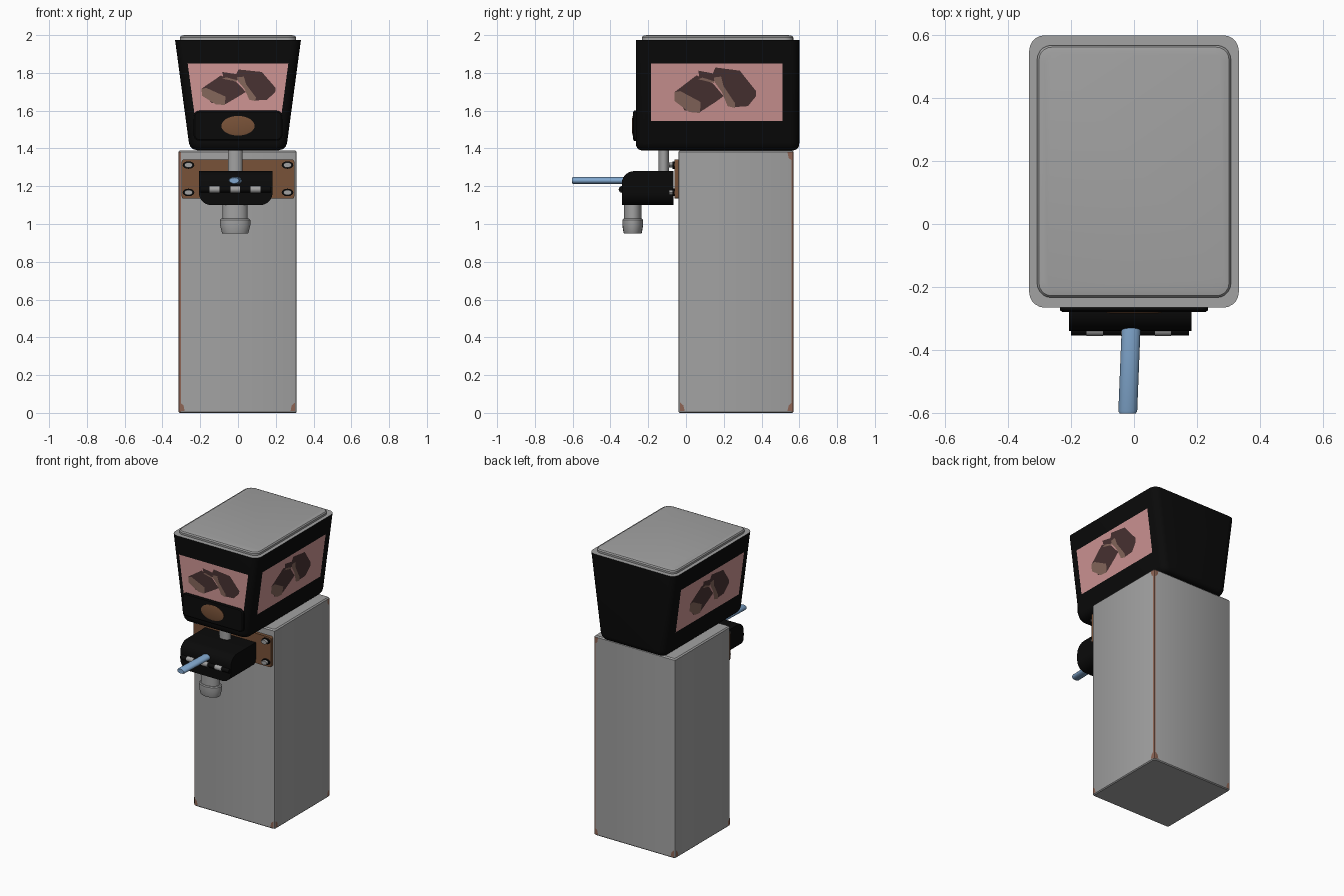
import bpy, bmesh, math
from mathutils import Vector

if "Cube" in bpy.data.objects:
    bpy.data.objects.remove(bpy.data.objects["Cube"])


def mat(name, r, g, b):
    m = bpy.data.materials.new(name)
    m.diffuse_color = (r, g, b, 1)
    m.use_nodes = True
    m.node_tree.nodes["Principled BSDF"].inputs["Base Color"].default_value = m.diffuse_color
    return m


GREY = mat("steel_grey", 0.36, 0.36, 0.36)
BLACK = mat("black_plastic", 0.003, 0.003, 0.003)
COPPER = mat("copper", 0.19, 0.085, 0.04)
RUST = mat("worn_edge", 0.27, 0.13, 0.09)
PINK = mat("pink_panel", 0.62, 0.30, 0.295)
DARK = mat("dark_chocolate", 0.065, 0.032, 0.032)
LIGHT = mat("light_chocolate", 0.235, 0.135, 0.105)
BLUE = mat("blue_handle", 0.22, 0.39, 0.62)


def finish(name, bm, mats, rule=None, smooth=True):
    bmesh.ops.remove_doubles(bm, verts=bm.verts, dist=1e-5)
    bm.normal_update()
    if rule:
        for f in bm.faces:
            f.material_index = rule(f)
    me = bpy.data.meshes.new(name)
    bm.to_mesh(me)
    bm.free()
    for m in mats:
        me.materials.append(m)
    ob = bpy.data.objects.new(name, me)
    bpy.context.collection.objects.link(ob)
    if smooth:
        bpy.ops.object.select_all(action='DESELECT')
        ob.select_set(True)
        bpy.context.view_layer.objects.active = ob
        bpy.ops.object.shade_smooth_by_angle(angle=math.radians(35))
    return ob


def loft(name, centre, sections, mats, axis='z', n=4, rule=None):
    """Skin rounded-rectangle sections (t, half_u, half_v, radius_u, radius_v)."""
    bm = bmesh.new()
    c = Vector(centre)
    rings = []
    for t, hu, hv, ru, rv in sections:
        ring = []
        for k, (su, sv) in enumerate(((1, 1), (-1, 1), (-1, -1), (1, -1))):
            for i in range(n + 1):
                a = math.pi / 2 * (k + i / n)
                u = su * (hu - ru) + ru * math.cos(a)
                v = sv * (hv - rv) + rv * math.sin(a)
                p = {'z': (u, v, t), 'y': (u, -t, v), 'x': (t, u, v)}[axis]
                ring.append(bm.verts.new(c + Vector(p)))
        rings.append(ring)
    m = len(rings[0])
    for a, b in zip(rings, rings[1:]):
        for i in range(m):
            bm.faces.new((a[i], a[(i + 1) % m], b[(i + 1) % m], b[i]))
    bm.faces.new(rings[0][::-1])
    bm.faces.new(rings[-1])
    bmesh.ops.remove_doubles(bm, verts=bm.verts, dist=1e-5)
    bmesh.ops.recalc_face_normals(bm, faces=bm.faces)
    return finish(name, bm, mats, rule)


def tube(name, centre, sections, m, axis='z', n=5):
    return loft(name, centre, [(t, a, b, a, b) for t, a, b in sections], [m], axis, n)


def plate(name, polys, m):
    bm = bmesh.new()
    for p in polys:
        bm.faces.new([bm.verts.new(q) for q in p])
    return finish(name, bm, [m], smooth=False)


# Cabinet, with two worn vertical edges
BX, BY, HX, HY = -0.002, 0.265, 0.313, 0.305


def worn(f):
    n = f.normal
    return 1 if n.x * n.y > 0.1 and abs(n.z) < 0.3 else 0


loft("cabinet", (BX, BY, 0),
     [(0, HX - .006, HY - .006, .01, .01), (.006, HX, HY, .012, .012),
      (1.382, HX, HY, .012, .012), (1.39, HX - .008, HY - .008, .01, .01)],
     [GREY, RUST], n=2, rule=worn)

# Worn patches on the cabinet corners
patches = []
for sx in (-1, 1):
    for sy in (-1, 1):
        for z, d in ((.01, 1), (1.38, -1)):
            if d < 0 and (sx, sy) != (1, 1):
                continue
            x, y = BX + sx * (HX + .001), BY + sy * (HY + .001)
            for w, h in (((0.010, .034), (.045, .030)),):
                px = [(sx * -.01, 0), (sx * -w[1], 0), (sx * -w[1] * .8, h[1]), (sx * -.01, h[0])]
                patches.append([(x + a, y, z + d * b) for a, b in px])
                patches.append([(x, y + a * sx * sy, z + d * b) for a, b in px])
plate("worn_corners", patches, RUST)

# Hopper head, wider at the top, with a grey top face
CY, HH = 0.167, 0.433


def head_hx(z):
    return .26 + (z - 1.43) * .1345


loft("hopper", (0, CY, 0),
     [(1.39, .215, .405, .03, .03), (1.397, .24, .421, .04, .04),
      (1.41, .253, .43, .05, .05), (1.43, .26, HH, .05, .05),
      (1.975, head_hx(1.975), HH, .05, .05)],
     [BLACK, GREY], n=5, rule=lambda f: 1 if f.normal.z > .9 else 0)
loft("lid", (0, CY, 0),
     [(1.974, .308, .401, .045, .045), (1.988, .308, .401, .045, .045),
      (1.996, .302, .395, .04, .04), (2.0, .285, .375, .03, .03)], [GREY], n=5)


# Picture panels on the front and both sides of the hopper
def on_face(face, u, v, off):
    if face == 'front':
        z = 1.56 + v * .29
        return ((u * 2 - 1) * (head_hx(z) - .05), CY - HH - off, z)
    s = 1 if face == 'right' else -1
    z = 1.545 + v * .305
    t = u if s > 0 else 1 - u
    return (s * (head_hx(z) + off), -.185 + t * .695, z)


# picture shapes inside their own unit box
bars = [[(0, .46), (.27, .83), (.47, .65), (.60, .37), (.50, .24), (.31, .02), (.12, .06)],
        [(.29, .93), (.47, .87), (.50, 1), (.80, .93), (1, .48), (1, .37), (.90, .15),
         (.74, .13), (.60, .48), (.50, .70), (.31, .72)]]
cuts = [[(0, .46), (.07, .48), (.32, .24), (.31, 0), (.18, .02), (0, .26)],
        [(.48, .78), (.57, .80), (.60, .59), (.74, .22), (.74, .11), (.65, .15), (.58, .46), (.49, .68)],
        [(.29, .74), (.34, .78), (.48, .70), (.48, .66)]]
for face, (u0, u1, v0, v1) in {'front': (.11, .90, .24, .89), 'right': (.18, .80, .14, .93),
                               'left': (.18, .80, .14, .93)}.items():
    def put(polys, off):
        return [[on_face(face, u0 + a * (u1 - u0), v0 + b * (v1 - v0), off)
                 for a, b in p][::-1] for p in polys]
    sq = [on_face(face, a, b, .002) for a, b in ((0, 0), (1, 0), (1, 1), (0, 1))]
    plate(face + "_panel", [sq], PINK)
    plate(face + "_chocolate_bars", [p[::-1] for p in put(bars, .004)], DARK)
    plate(face + "_chocolate_cuts", [p[::-1] for p in put(cuts, .006)], LIGHT)

# Front badge block with an oval copper button
loft("badge_block", (0, -.26, 1.52),
     [(0, .235, .08, .03, .03), (.014, .235, .08, .03, .03), (.02, .228, .073, .025, .025)],
     [BLACK], axis='y')
tube("badge_oval", (0, -.275, 1.52),
     [(0, .088, .052), (.007, .088, .052), (.010, .07, .04)], COPPER, axis='y', n=8)

# Mounting plate with four bolts
loft("mount_plate", (0, -.035, 1.238),
     [(0, .298, .104, .012, .012), (.027, .298, .104, .012, .012)], [COPPER], axis='y')
for sx in (-1, 1):
    for z in (1.312, 1.167):
        tube("bolt_washer", (sx * .262, -.06, z), [(0, .031, .02), (.012, .031, .02)], BLACK, 'y', 3)
        tube("bolt", (sx * .262, -.07, z), [(0, .022, .014), (.02, .022, .014)], GREY, 'y', 3)

# Valve housing: rounded top front edge and rounded lower sides
bm = bmesh.new()
bmesh.ops.create_cube(bm, size=1)
for v in bm.verts:
    v.co = Vector((v.co.x * .39 - .012, v.co.y * .275 - .2025, v.co.z * .18 + 1.19))


def is_round(e):
    mid = (e.verts[0].co + e.verts[1].co) / 2
    d = e.verts[0].co - e.verts[1].co
    return (abs(d.x) > .1 and mid.z > 1.2 and mid.y < -.3) or (abs(d.y) > .1 and mid.z < 1.15)


bmesh.ops.bevel(bm, geom=[e for e in bm.edges if is_round(e)], offset=.065,
                segments=6, profile=.5, affect='EDGES')
finish("valve_housing", bm, [BLACK])

# Hinge rod across the housing front, with three grey sleeves
tube("hinge_rod", (0, -.338, 1.183), [(-.2, .016, .016), (.175, .016, .016)], BLACK, 'x', 3)
for x in (-.125, -.015, .092):
    tube("hinge_sleeve", (x, -.338, 1.183), [(-.026, .0185, .0185), (.026, .0185, .0185)], GREY, 'x', 3)

# Feed pipe, spout and nozzle
tube("feed_pipe", (-.015, -.118, 0), [(1.27, .039, .028), (1.40, .039, .028)], GREY)
tube("spout", (-.015, -.282, 0), [(1.02, .066, .047), (1.11, .066, .047)], GREY)
tube("nozzle", (-.015, -.282, 0),
     [(.95, .068, .047), (.957, .071, .049), (.993, .08, .055), (1.022, .08, .055), (1.028, .074, .05)], GREY)

# Blue tap handle, leaning slightly to the left
handle = tube("tap_handle", (-.012, -.32, 1.23),
              [(0, .03, .019), (.275, .03, .019), (.283, .025, .015)], BLUE, 'y')
handle.rotation_euler = (0, 0, 0)
for v in handle.data.vertices:
    v.co.x += (v.co.y + .40) * .04
